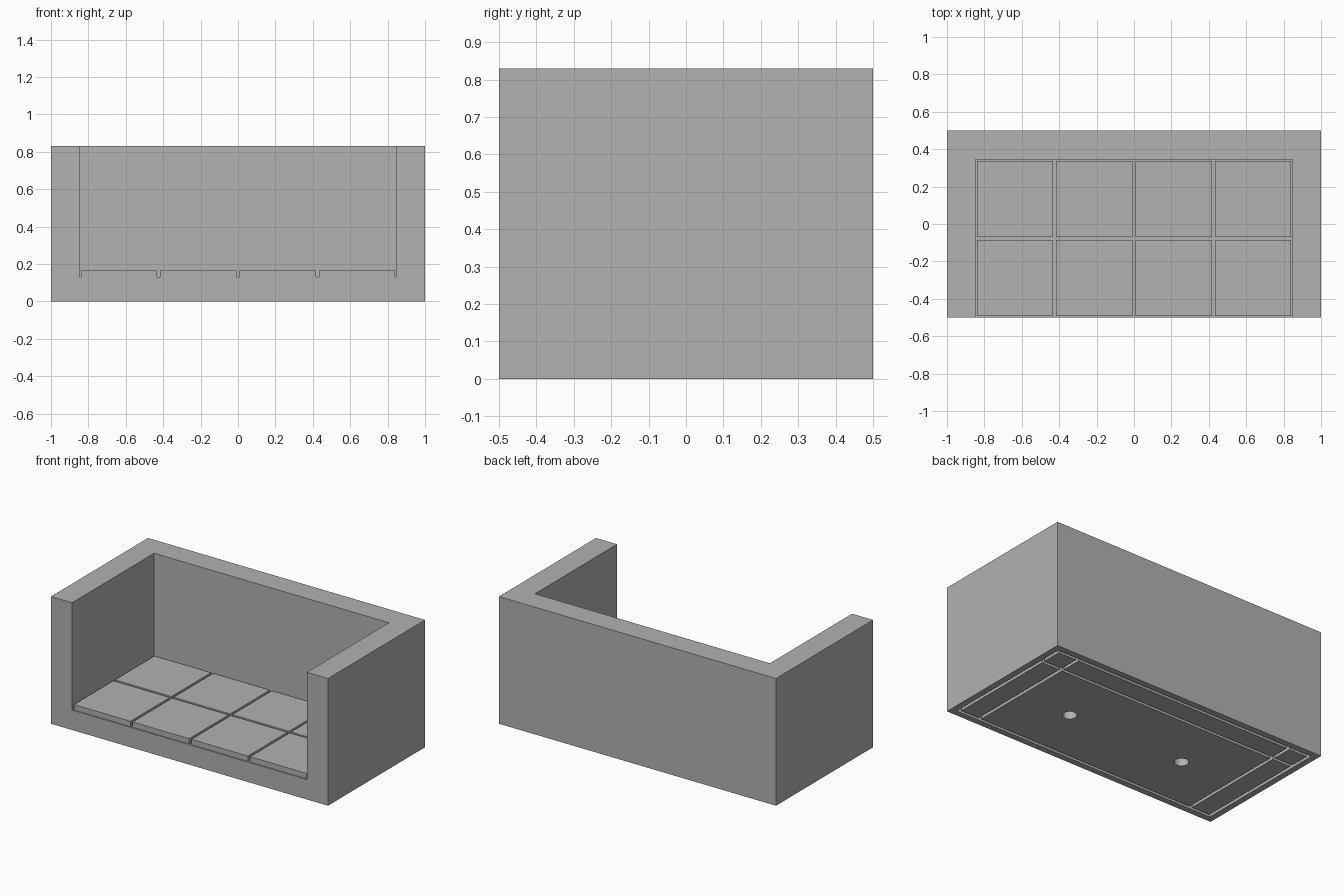
import bpy

# Remove the default object
if "Cube" in bpy.data.objects:
    bpy.data.objects.remove(bpy.data.objects["Cube"], do_unlink=True)

# Overall sizes
HALF_W, HALF_D, HEIGHT = 1.0, 0.5, 0.83
ARM_X, BACK_Y = 0.848, 0.346        # inner faces of arms and backrest
SEAT_Z, CUSHION_Z = 0.13, 0.165     # seat base and cushion top
GAP = 0.008                         # half of the gap between cushions
GROOVE_W, GROOVE_D = 0.02, 0.03     # underside grooves

grey = bpy.data.materials.new("plain_grey")
grey.use_nodes = True
grey.diffuse_color = (0.445, 0.445, 0.445, 1)
grey.node_tree.nodes["Principled BSDF"].inputs["Base Color"].default_value = (0.445, 0.445, 0.445, 1)


def box(name, low, high):
    """Box between two opposite corners."""
    centre = [(a + b) / 2 for a, b in zip(low, high)]
    bpy.ops.mesh.primitive_cube_add(size=1, location=centre)
    obj = bpy.context.object
    obj.name = name
    obj.scale = [b - a for a, b in zip(low, high)]
    bpy.ops.object.transform_apply(location=False, rotation=False, scale=True)
    obj.data.materials.append(grey)
    return obj


def cut(target, cutter):
    """Subtract the cutter from the target, then discard it."""
    cutter.hide_render = True
    mod = target.modifiers.new("cut", "BOOLEAN")
    mod.operation = "DIFFERENCE"
    mod.solver = "EXACT"
    mod.object = cutter
    bpy.ops.object.select_all(action="DESELECT")
    bpy.context.view_layer.objects.active = target
    target.select_set(True)
    bpy.ops.object.modifier_apply(modifier=mod.name)
    bpy.data.objects.remove(cutter, do_unlink=True)


# Sofa body: block with the seat space cut out, open to the front
body = box("sofa_body", (-HALF_W, -HALF_D, 0), (HALF_W, HALF_D, HEIGHT))
cut(body, box("seat_cutter", (-ARM_X, -1, SEAT_Z), (ARM_X, BACK_Y, 1)))

# Underside grooves: lines along the depth, then lines along the width
end_x, end_y, half = 0.96, 0.46, GROOVE_W / 2
for x in (-0.95, -0.80, 0.80, 0.95):
    cut(body, box("groove_cutter", (x - half, -end_y, -0.1), (x + half, end_y, GROOVE_D)))
for y in (-0.45, 0.30, 0.45):
    cut(body, box("groove_cutter", (-end_x, y - half, -0.1), (end_x, y + half, GROOVE_D)))

# Round sockets in the underside
for side in (-1, 1):
    bpy.ops.mesh.primitive_cylinder_add(
        vertices=32, radius=0.043, depth=0.2, location=(side * 0.424, -0.077, -0.04))
    cut(body, bpy.context.object)

# Seat cushions: two rows of four square pads
pitch_x = 2 * ARM_X / 4
pitch_y = (BACK_Y + HALF_D) / 2
for row in range(2):
    for col in range(4):
        x0 = -ARM_X + col * pitch_x
        y0 = -HALF_D + row * pitch_y
        box(f"seat_cushion_{row + 1}_{col + 1}",
            (x0 + GAP, y0 + GAP, SEAT_Z),
            (x0 + pitch_x - GAP, y0 + pitch_y - GAP, CUSHION_Z))
